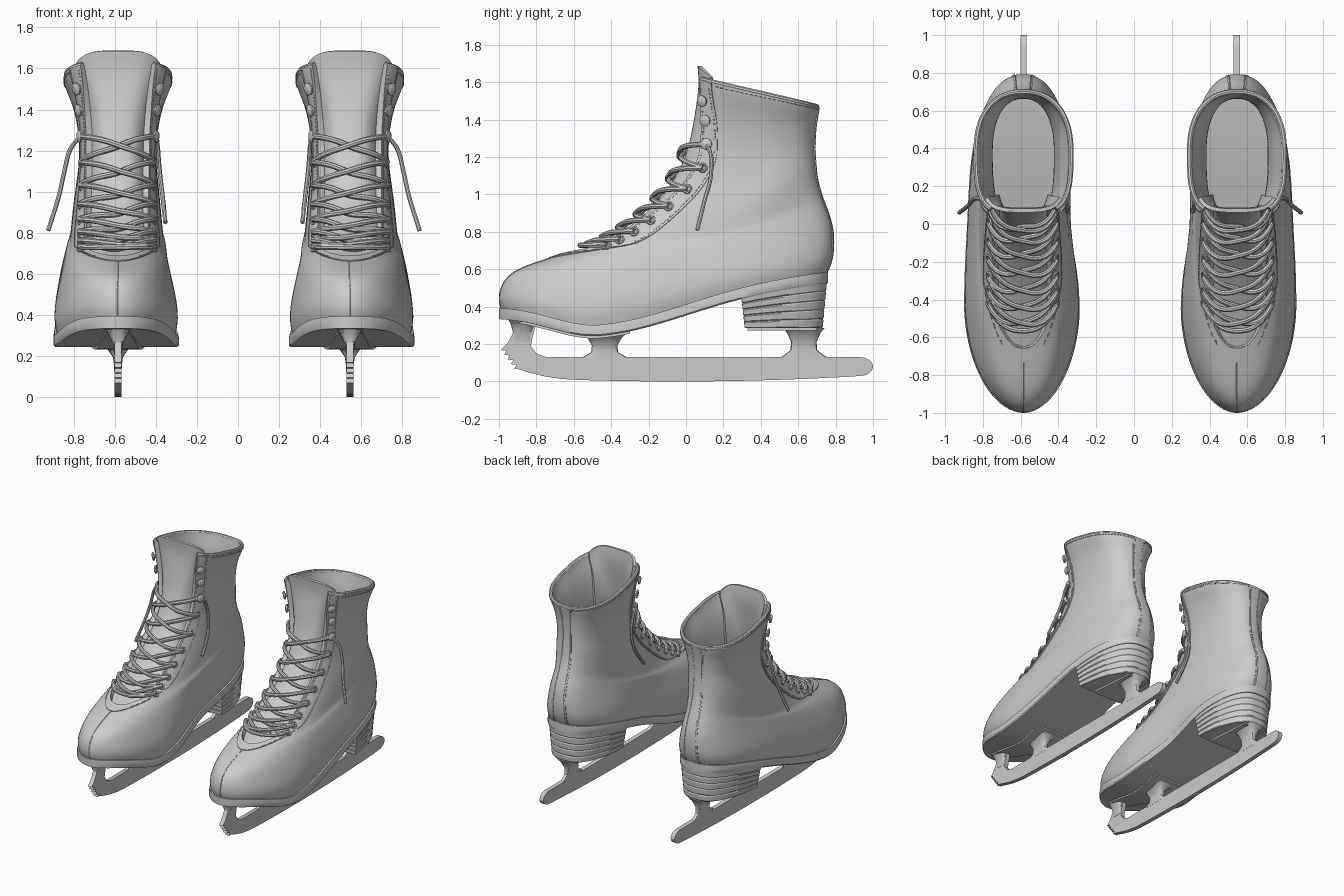
import bpy, bmesh, math
from mathutils import Vector as V
from math import sin, cos, pi, exp, sqrt

if "Cube" in bpy.data.objects:
    bpy.data.objects.remove(bpy.data.objects["Cube"])

CX, PLANE = 0.565, -0.02   # skate centre from the mirror plane, plane position

def clamp(x): return max(0, min(1, x))
def span(a, b, n): return [a+(b-a)*k/n for k in range(n+1)]

# Boot side profile and width, sole to tongue top: front z, y | back z, y | half width
ROWS = [(.40, -.985, .575, .745, .295), (.45, -1.003, .64, .78, .316), (.52, -.99, .72, .79, .30),
        (.58, -.95, .80, .788, .275), (.625, -.87, .86, .775, .26), (.66, -.75, .92, .755, .248),
        (.70, -.60, .98, .73, .235), (.775, -.42, 1.03, .715, .228), (.89, -.26, 1.09, .70, .22),
        (1.02, -.13, 1.16, .693, .205), (1.16, -.045, 1.22, .688, .188), (1.30, 0, 1.28, .688, .188),
        (1.45, .025, 1.37, .693, .213), (1.56, .04, 1.43, .705, .25), (1.62, .042, 1.47, .712, .266),
        (1.69, .035, 1.50, .715, .268)]
# added per ring: widest y, sag at the ball, front and back squareness, waist, dip between front and back
ROWS = [r + (min(.38, -.42+.1*max(0, t-1.5)), .165*clamp(1-t/5.5)**1.2,
             1.92+.88*clamp((t-2)/6)+.6*clamp((t-11)/3), 2.8-.5*clamp(t/6), .18*clamp(1-t/5),
             .08*clamp(min((t-3)/3, (12-t)/3))) for t, r in enumerate(ROWS)]

def ring(t):        # smooth spline through the table, exact at both ends
    i = max(0, min(int(t), len(ROWS)-2)); f = t-i
    b, c = ROWS[i], ROWS[i+1]
    a = ROWS[i-1] if i else [2*p-q for p, q in zip(b, c)]
    d = ROWS[i+2] if i+2 < len(ROWS) else [2*q-p for p, q in zip(b, c)]
    return [((1-f)**3*p + (3*f**3-6*f*f+4)*q + (-3*f**3+3*f*f+3*f+1)*r + f**3*s)/6 for p, q, r, s in zip(a, b, c, d)]

def height(R, y):
    zf, yf, zb, yb = R[:4]
    f = (y-yf)/(yb-yf)
    return zf + (zb-zf)*f - R[6]*exp(-((y+.45)/(.65 if y > -.45 else .38))**2) - R[10]*sin(pi*clamp(f))

def surf(t, a):     # point on the boot at ring t, angle a from the front
    R = ring(t); yf, yb, w, yc = R[1], R[3], R[4], R[5]
    s, c = sin(a), cos(a)
    n = R[7] if c > 0 else R[8]
    r = (abs(s)**n + abs(c)**n)**(-1/n)
    y = yc - c*r*((yc-yf) if c > 0 else (yb-yc))
    x = s*r*w
    waist = R[9]*exp(-((y-.03)/.27)**2)
    x *= 1 - .2*waist if s > 0 else (1-waist)*(1-.05*clamp((11-t)/3))
    return V((x, y, height(R, y)))

def normal(t, a):
    e = .01
    return (surf(t, a+e)-surf(t, a-e)).cross(surf(min(t+e, 15), a)-surf(max(t-e, 0), a)).normalized()

def P(t, a, off=0):
    return surf(t, a) + (normal(t, a)*off if off else V((0, 0, 0)))

def solve(f, target, lo, hi):
    for _ in range(30):
        m = (lo+hi)/2
        lo, hi = (m, hi) if f(m) < target else (lo, m)
    return lo

def edge(t, k):    # angle where the lacing opening has its width, k = how far the round end has opened
    return solve(lambda a: surf(t, a).x, .15*sqrt(k)+.03*clamp((t-11)/3), 0, 1.5) if k else 0
def a_open(t): return edge(t, clamp((t-5.6)/.6))
def a_face(t):
    k = clamp((t-5.1)/1.2)
    return edge(t, k) + (.25+.12*clamp((10-t)/3))*k
def a_eye(t): return a_open(t) + .13 - .04*clamp((t-10)/2)

def emit(name, bm, solid=0, angle=40):
    bmesh.ops.remove_doubles(bm, verts=bm.verts[:], dist=1e-5)
    if not solid:
        bmesh.ops.recalc_face_normals(bm, faces=bm.faces[:])
    bmesh.ops.translate(bm, verts=bm.verts[:], vec=(CX, 0, 0))
    me = bpy.data.meshes.new(name); bm.to_mesh(me); bm.free()
    ob = bpy.data.objects.new(name, me); bpy.context.collection.objects.link(ob)
    ob.location.x = PLANE
    bpy.ops.object.select_all(action='DESELECT')
    ob.select_set(True); bpy.context.view_layer.objects.active = ob
    if solid:
        m = ob.modifiers.new("thickness", 'SOLIDIFY'); m.thickness = solid; m.offset = -1
        bpy.ops.object.modifier_apply(modifier=m.name)
    bpy.ops.object.shade_smooth_by_angle(angle=math.radians(angle))
    m = ob.modifiers.new("second_skate", 'MIRROR'); m.use_mirror_merge = False

def grids(name, gs, cyc=False, solid=0, angle=40):
    bm = bmesh.new()
    for g in gs:
        vs = [[bm.verts.new(p) for p in row] for row in g]; n = len(g[0])
        for i in range(len(g)-1):
            for j in range(n if cyc else n-1):
                k = (j+1) % n
                bm.faces.new((vs[i][j], vs[i][k], vs[i+1][k], vs[i+1][j]))
    emit(name, bm, solid, angle)

def capped(rings):
    mid = lambda r: [sum(r, V((0, 0, 0)))/len(r)]*len(r)
    return [mid(rings[0])] + rings + [mid(rings[-1])]

def tube(path, r, n=8, closed=False):
    out, m = [], len(path)
    for i, p in enumerate(path):
        d = (path[(i+1) % m]-path[i-1]) if closed else (path[min(i+1, m-1)]-path[max(i-1, 0)])
        d.normalize()
        u = d.cross(V((.3, .2, 1)) if abs(d.z) < .8 else V((1, .2, 0))).normalized(); w = d.cross(u)
        out.append([p + r*(u*cos(2*pi*k/n) + w*sin(2*pi*k/n)) for k in range(n)])
    return out + [out[0]] if closed else capped(out)

# boot upper, open along the lacing
ts = span(0, 5.25, 21) + span(5.6, 6.2, 10) + span(6.4, 14, 31)
grids("boot_upper", [[[P(t, a) for a in span(a_open(t), 2*pi-a_open(t), 80)] for t in ts]], solid=.026)

# raised facing around the lacing, and the strip up the back
tf = span(5.1, 5.6, 8) + span(5.63, 6.2, 10) + span(6.4, 14, 31)
grids("eyelet_facing", [[[P(t, s*(a_open(t)+(a_face(t)-a_open(t))*(k if s > 0 else 1-k)), .006) for k in span(0, 1, 6)]
                        for t in tf] for s in (1, -1)], solid=.012)
grids("back_strip", [[[P(t, pi+a, .004) for a in span(-.2, .2, 8)] for t in span(.1, 14, 50)]], solid=.01)

# tongue
grids("tongue", [[[P(5.2+(9.7-.6*abs(j)**4)*k, j*(a_open(5.2+9.6*k)+.2), -.026) for j in span(-1, 1, 24)]
                  for k in span(0, 1, 50)]], solid=.02)

# collar rim and insole
grids("collar_rim", [tube([P(14, a, -.012) for a in span(a_open(14), 2*pi-a_open(14), 70)], .0135)], cyc=True)
grids("insole", [[[P(.7, a, -.02), P(.7, -a, -.02)] for a in span(0, pi, 40)]], solid=.01)

# sole
def zsole(y): return height(ROWS[0], y) - .045
def sole_row(a):
    sides = [P(0, a, .016), P(0, -a, .016)]
    edge_pts = [(.06, 1), (.04, 1.015), (.008, 1.015), (0, .99)]
    right, left = [[V((v.x*s, v.y, zsole(v.y)+h)) for h, s in edge_pts] for v in sides]
    return left + right[::-1]
grids("sole", [[sole_row(a) for a in span(0, pi, 64)]], cyc=True)

# stacked heel
ah = solve(lambda a: surf(0, a).y, .295, 0, pi)
def heel_ring(f, inset):
    pts, c = [], V((0, .50, 0))
    for a in span(ah, 2*pi-ah, 40):
        p = c + (P(0, a, .01)-c)*(1-inset)
        pts.append(V((p.x, p.y, .285+(zsole(p.y)+.01-.285)*f)))
    return pts
rings = []
for i in range(5):
    rings += [heel_ring((i+f)/5, d+.09*(1-(i+f)/5)) for f, d in ((0, .018), (.12, 0), (.85, 0), (1, .018))]
grids("heel", [capped(rings)], cyc=True, angle=30)

# blade: toe pick, rocker, round tail, toe post
prof = [(-.91, .31), (-.93, .25), (-.955, .205)]
for i in range(5):
    y, z = -.99+.018*i, .168-.025*i
    prof += [(y, z), (y+.03, z-.004)]
prof += [(y, .03*(y+.05)**2+.5*min(0, y+.6)**2) for y in span(-.86, .88, 18)]
prof += [(.93+.07*cos(a), .08+.05*sin(a)) for a in span(-pi/2, pi/2, 10)]
prof += [(-.75, .132), (-.8, .15), (-.83, .19), (-.82, .24), (-.8, .31)]
bm = bmesh.new()
sides = [[bm.verts.new((x, y, z)) for y, z in prof] for x in (-.017, .017)]
for s in sides: bm.faces.new(s)
for i in range(len(prof)):
    j = (i+1) % len(prof)
    bm.faces.new((sides[0][i], sides[0][j], sides[1][j], sides[1][i]))
emit("blade", bm, angle=25)

# blade posts flaring into their plates
FLARE = [(0, 1.35, .018), (.28, .72, .019), (.55, .68, .024), (.85, .9, .05), (1, 1.1, .075)]
def post(y, half, z0, z1, levels):
    rings = []
    for f, l, hx in levels:
        pts = []
        for k in range(20):
            s, c = sin(2*pi*k/20), cos(2*pi*k/20); r = (s**4+c**4)**-.25
            pts.append(V((hx*c*r, y+half*l*s*r, z0+(z1-z0)*f)))
        rings.append(pts)
    return capped(rings)
grids("blade_posts", [post(-.435, .1, .12, .25, FLARE), post(.63, .1, .12, .285, FLARE),
                      post(-.875, .07, .16, .335, FLARE[1:])], cyc=True)

# mounting plates
def plate(y0, y1, w0, w1, zf):
    rows = []
    for k in span(0, 1, 14):
        y, w = y0+(y1-y0)*k, w0+(w1-w0)*k
        rows.append([V((x, y, zf(y)+h)) for x, h in ((-w, .006), (w, .006), (w, -.012), (-w, -.012))])
    return capped(rows)
grids("mounting_plates", [plate(-.94, -.30, .05, .14, zsole), plate(.33, .70, .12, .09, lambda y: .285)], cyc=True)

# eyelets and lacing hooks
eyes, hooks = [6.2, 6.65, 7.15, 7.75, 8.4, 9.15, 10.0], [10.9, 11.75, 12.6]
def disc(t, a, r, h, n=16):
    d = normal(t, a); u = d.cross(V((0, 0, 1))).normalized(); w = d.cross(u)
    return [P(t, a, .007+h)+r*(u*cos(2*pi*k/n)+w*sin(2*pi*k/n)) for k in range(n)]
STUD = [(.018, -.005), (.014, .008), (.03, .011), (.031, .02), (.022, .026), (0, .028)]
grids("eyelets", [tube(disc(t, s*a_eye(t), .02, 0), .007, 6, True) for t in eyes for s in (1, -1)], cyc=True)
grids("lacing_hooks", [[disc(t, s*a_eye(t), r, h) for r, h in STUD] for t in hooks for s in (1, -1)], cyc=True)

# laces crossing up the tongue, and the loose ends
lg, stops = [], eyes + hooks[:1]
for s in (1, -1):
    for t0, t1 in zip(stops, stops[1:]):
        a0, a1 = s*a_eye(t0), -s*a_eye(t1)
        top = -.012 if s > 0 else .008     # one strand passes over the other
        lg.append(tube([P(t0+(t1-t0)*k, a0+(a1-a0)*k, .016+(top-.016)*clamp(sin(pi*k))**3) for k in span(0, 1, 16)], .0145))
a0 = a_eye(eyes[0])
lg.append(tube([P(eyes[0], a, .012) for a in span(-a0, a0, 14)], .0145))
ends = [P(hooks[0], a_eye(hooks[0]), .02)] + [V(p) for p in ((.235, .135, 1.2), (.265, .13, 1.08), (.29, .10, .97), (.34, .06, .81))]
hang = []
for k in span(0, 4, 24):    # smooth path through the hanging points
    i = min(int(k), 3); f = k-i
    p, q = ends[i], ends[i+1]
    m0, m1 = (q-ends[max(i-1, 0)])/2, (ends[min(i+2, 4)]-p)/2
    hang.append(p*(2*f**3-3*f*f+1) + m0*(f**3-2*f*f+f) + q*(3*f*f-2*f**3) + m1*(f**3-f*f))
lg.append(tube(hang, .011))
lg.append(tube([P(10.9-3.4*k, -a_eye(10.9)-.45*sqrt(k), .02) for k in span(0, 1, 24)], .011))
grids("laces", lg, cyc=True)

# stitching and the toe seam
def dashes(f, n, r=.0035):
    return [tube([f(i/n), f((i+.6)/n)], r, 5) for i in range(n)]
sg = []
for s in (1, -1):
    sg += dashes(lambda k: P(5.5+8.4*k, s*(a_face(5.5+8.4*k)-.035), .006), 70)
    sg += dashes(lambda k: P(6.4+7.5*k, s*(a_open(6.4+7.5*k)+.04), .006), 60)
    sg += dashes(lambda k: P(.4+13.4*k, pi+s*.16, .004), 50)
sg += dashes(lambda k: P(13.7, .95+(2*pi-1.9)*k, .001), 60)
sg.append(tube([P(t, 0, -.001) for t in span(.1, 5.1, 40)], .004, 6))
grids("stitching", sg, cyc=True)
